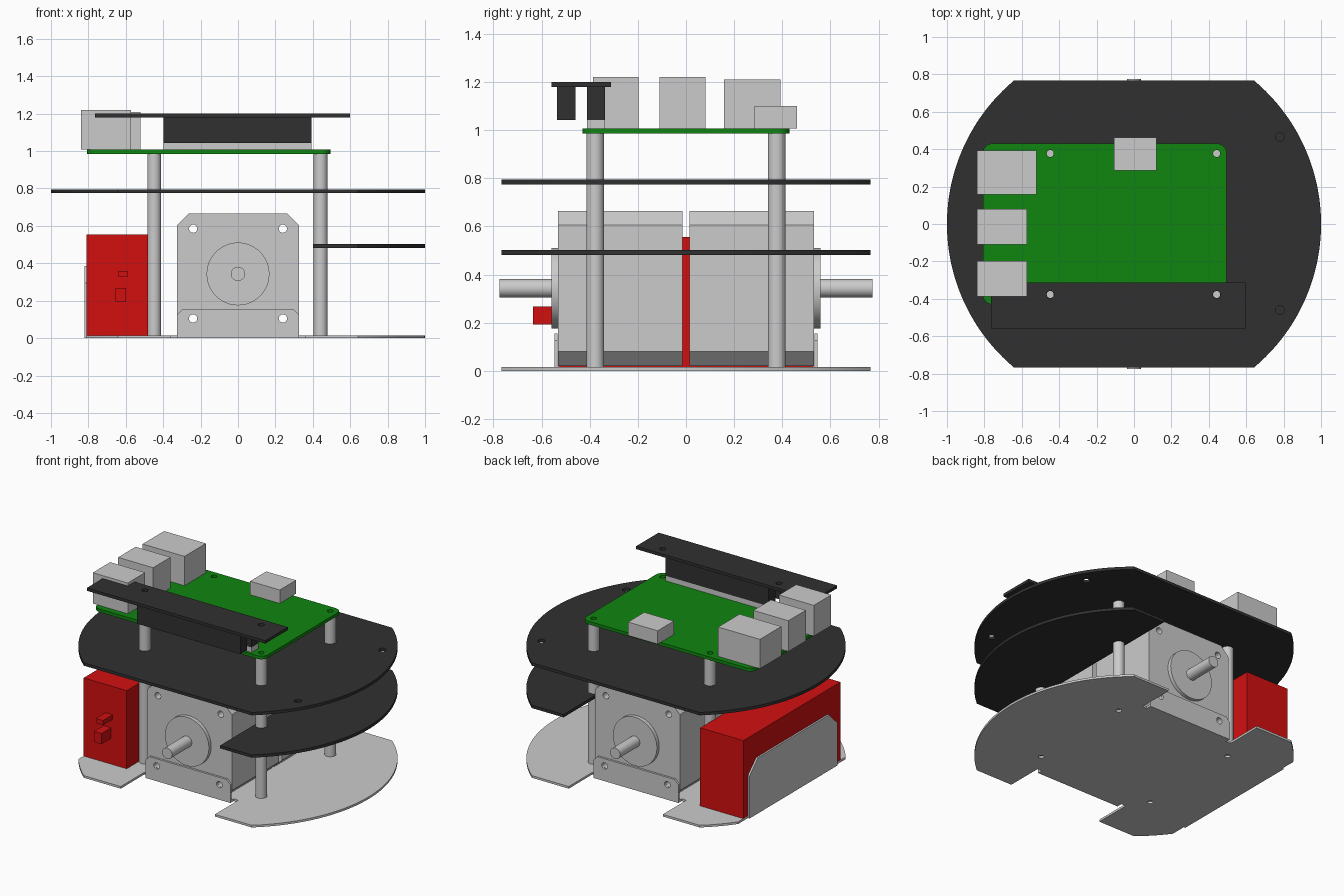
import bpy, bmesh
from math import asin, acos, sin, cos, pi, radians
from mathutils import Matrix, Vector

if "Cube" in bpy.data.objects:
    bpy.data.objects.remove(bpy.data.objects["Cube"])


def material(name, rgb):
    m = bpy.data.materials.new(name)
    m.diffuse_color = (*rgb, 1)
    m.use_nodes = True
    m.node_tree.nodes["Principled BSDF"].inputs["Base Color"].default_value = m.diffuse_color
    return m


DARK = material("black_plastic", (0.03, 0.03, 0.03))
RED = material("red", (0.65, 0.005, 0.005))
GREEN = material("green", (0.005, 0.24, 0.005))


def prism(name, pts, lo, hi, axis="z", mat=None):
    """Extrude a 2D outline from lo to hi along an axis."""
    place = {"x": lambda a, b, c: (c, a, b),
             "y": lambda a, b, c: (a, c, b),
             "z": lambda a, b, c: (a, b, c)}[axis]
    bm = bmesh.new()
    face = bm.faces.new([bm.verts.new(place(a, b, lo)) for a, b in pts])
    ext = bmesh.ops.extrude_face_region(bm, geom=[face])
    moved = [v for v in ext["geom"] if isinstance(v, bmesh.types.BMVert)]
    bmesh.ops.translate(bm, verts=moved, vec=Vector(place(0, 0, hi - lo)))
    bmesh.ops.recalc_face_normals(bm, faces=bm.faces)
    me = bpy.data.meshes.new(name)
    bm.to_mesh(me)
    bm.free()
    ob = bpy.data.objects.new(name, me)
    bpy.context.collection.objects.link(ob)
    if mat:
        me.materials.append(mat)
    return ob


def smooth(ob):
    bpy.ops.object.select_all(action="DESELECT")
    bpy.context.view_layer.objects.active = ob
    ob.select_set(True)
    bpy.ops.object.shade_smooth_by_angle(angle=radians(30))
    return ob


def box(name, x, y, z, mat=None):
    return prism(name, [(x[0], y[0]), (x[1], y[0]), (x[1], y[1]), (x[0], y[1])], *z, mat=mat)


def circle(a, b, r, n=32):
    return [(a + r * cos(2 * pi * i / n), b + r * sin(2 * pi * i / n)) for i in range(n)]


def rod(name, a, b, r, lo, hi, axis="z", n=32):
    return smooth(prism(name, circle(a, b, r, n), lo, hi, axis))


def arc(a0, a1, n=40, r=1, cx=0, cy=0):
    return [(cx + r * cos(a0 + (a1 - a0) * i / n), cy + r * sin(a0 + (a1 - a0) * i / n))
            for i in range(n + 1)]


def drill(ob, holes, r, lo, hi, axis="z"):
    """Cut round holes through an object."""
    for a, b in holes:
        cutter = prism("cutter", circle(a, b, r, 20), lo, hi, axis)
        cutter.hide_render = True
        mod = ob.modifiers.new("hole", "BOOLEAN")
        mod.operation, mod.object = "DIFFERENCE", cutter
        bpy.context.view_layer.objects.active = ob
        bpy.ops.object.modifier_apply(modifier=mod.name)
        bpy.data.objects.remove(cutter)


POSTS = [(x, y) for x in (-0.448, 0.442) for y in (-0.377, 0.377)]
A = asin(0.767)  # where the flat sides meet the round ends

# Sheet-metal base with wheel notches and a flat left edge
half = arc(0, A)
half += [(0.36, 0.767), (0.36, 0.51), (0.325, 0.51), (0.325, 0.54)]
half += [(-0.325, 0.54), (-0.325, 0.51), (-0.36, 0.51), (-0.36, 0.767)]
half += arc(pi - A, acos(-0.81), 12)
base = prism("base_plate", half + [(x, -y) for x, y in reversed(half[1:])], 0, 0.015)
drill(base, POSTS, 0.018, -0.1, 0.1)
smooth(base)

# Bent-up flange that holds the battery
prism("battery_flange", [(-0.48, 0), (0.48, 0), (0.48, 0.295), (0.39, 0.385),
                         (-0.39, 0.385), (-0.48, 0.295)], -0.822, -0.81, "x")

# Motors with their mounting flanges, front and back
c, w, bz, tz = 0.06, 0.325, 0.02, 0.665
body = [(-w + c, bz), (w - c, bz), (w, bz + c), (w, tz - c),
        (w - c, tz), (-w + c, tz), (-w, tz - c), (-w, bz + c)]
flange = [(-w, 0), (w, 0), (w, 0.125), (w - 0.03, 0.155), (-w + 0.03, 0.155), (-w, 0.125)]
for s, side in ((-1, "front"), (1, "back")):
    def span(a, b):
        return sorted((s * a, s * b))
    motor = prism(f"motor_{side}", body, *span(0.015, 0.532), "y")
    drill(motor, [(x, z) for x in (-0.24, 0.24) for z in (0.105, 0.585)], 0.022, -1, 1, "y")
    smooth(motor)
    plate = prism(f"motor_flange_{side}", flange, *span(0.533, 0.547), "y")
    drill(plate, [(-0.24, 0.105), (0.24, 0.105)], 0.022, -1, 1, "y")
    smooth(plate)
    rod(f"motor_boss_{side}", 0, 0.343, 0.168, *span(0.53, 0.558), "y", 48)
    rod(f"motor_shaft_{side}", 0, 0.343, 0.038, *span(0.55, 0.775), "y")

# Battery with plug and lead
box("battery", (-0.81, -0.48), (-0.53, 0.53), (0.015, 0.555), RED)
box("battery_plug", (-0.655, -0.6), (-0.635, -0.53), (0.193, 0.267), RED)
box("battery_lead", (-0.642, -0.588), (-0.635, -0.53), (0.328, 0.36), RED)

# Standoffs carrying the decks and the circuit board
for i, (x, y) in enumerate(POSTS):
    rod(f"standoff_{i}", x, y, 0.037, 0.015, 0.985)

# Middle half deck and full upper deck
b = acos(0.4)
right = arc(-A, A, 64)
smooth(prism("middle_deck", right + [(0.4, 0.767), (0.4, -0.767)], 0.482, 0.502, mat=DARK))
upper = prism("upper_deck", right + arc(pi - A, pi + A, 64), 0.775, 0.795, mat=DARK)
drill(upper, [(0.78, -0.46), (0.78, 0.465)], 0.024, 0.7, 0.9)
smooth(upper)

# Circuit board with rounded corners
r, x0, x1, y1 = 0.05, -0.808, 0.495, 0.43
pts = []
for k, (cx, cy) in enumerate(((x1 - r, y1 - r), (x0 + r, y1 - r), (x0 + r, -y1 + r), (x1 - r, -y1 + r))):
    pts += arc(k * pi / 2, (k + 1) * pi / 2, 8, r, cx, cy)
board = prism("circuit_board", pts, 0.985, 1.007, mat=GREEN)
drill(board, POSTS, 0.019, 0.9, 1.1)
smooth(board)

# Connectors on the circuit board
for name, x, y, top in (("network_socket", (-0.84, -0.52), (0.158, 0.392), 1.21),
                        ("port_middle", (-0.84, -0.572), (-0.11, 0.081), 1.22),
                        ("port_front", (-0.84, -0.572), (-0.387, -0.197), 1.22),
                        ("power_socket", (-0.107, 0.12), (0.285, 0.462), 1.1)):
    box(name, x, y, (1.007, top))

# Raised sensor board on two pin headers
box("header_base", (-0.397, 0.392), (-0.412, -0.337), (1.007, 1.042))
for name, y in (("header_back", (-0.412, -0.337)), ("header_front", (-0.535, -0.46))):
    box(name, (-0.397, 0.392), y, (1.042, 1.18), DARK)
sensor = box("sensor_board", (-0.765, 0.6), (-0.558, -0.312), (1.18, 1.2), DARK)
drill(sensor, [POSTS[0], POSTS[2]], 0.02, 1.1, 1.3)
smooth(sensor)
